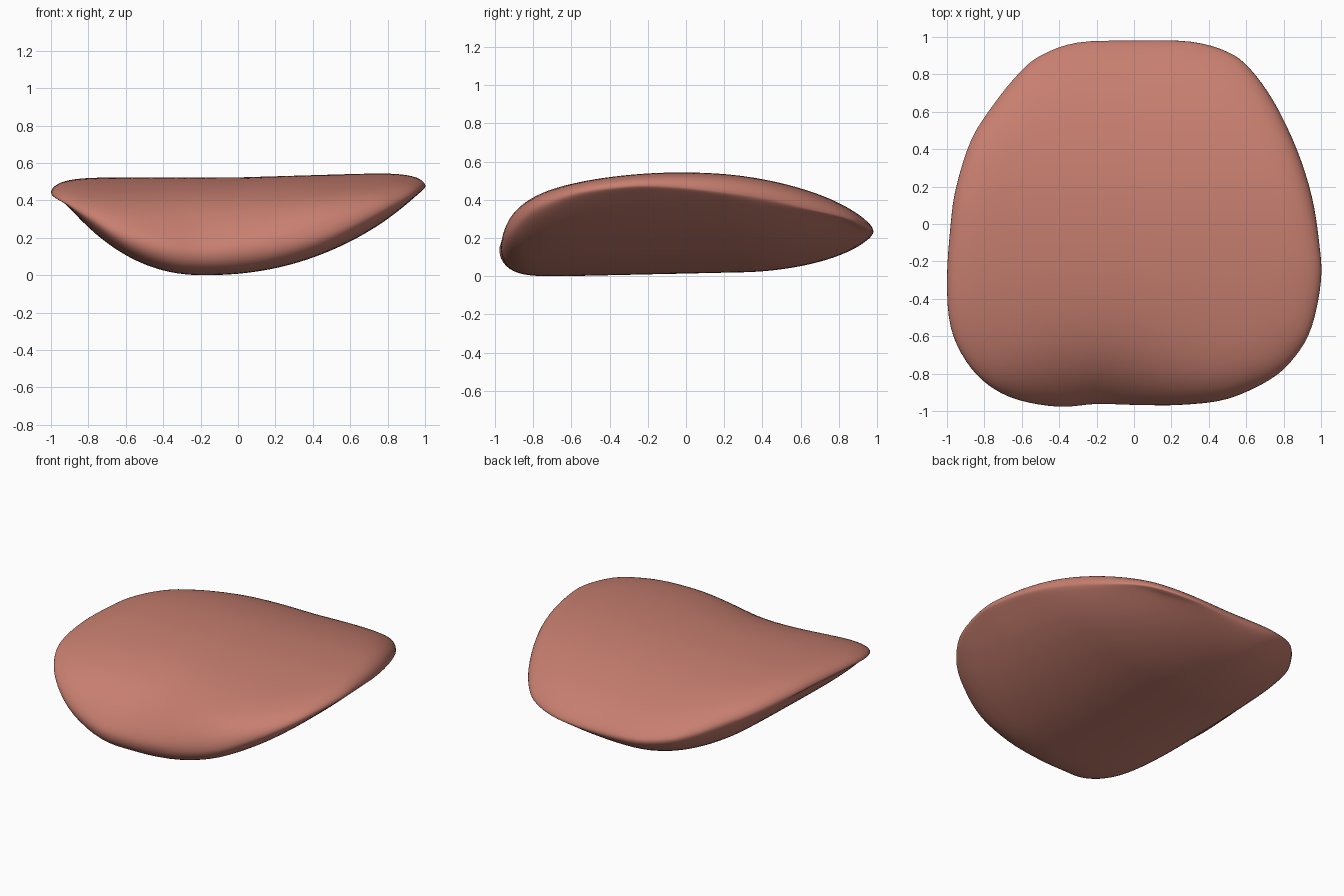
import bpy, bmesh, math
from mathutils import Vector

if "Cube" in bpy.data.objects:
    bpy.data.objects.remove(bpy.data.objects["Cube"])

# Rim of the cushion, clockwise from the back
RIM = [Vector(p) for p in [
    (0, .98, .235), (.3, .975, .245), (.5, .92, .275), (.62, .83, .31), (.75, .65, .355),
    (.87, .4, .415), (.95, .15, .45), (.99, -.1, .475), (1, -.3, .475), (.95, -.55, .445),
    (.86, -.71, .395), (.73, -.83, .335), (.5, -.935, .235), (.25, -.967, .17),
    (0, -.967, .135), (-.2, -.962, .12), (-.4, -.977, .145), (-.62, -.94, .215),
    (-.78, -.86, .305), (-.9, -.73, .375), (-.98, -.55, .42), (-1, -.3, .445),
    (-.98, 0, .45), (-.95, .2, .44), (-.87, .45, .405), (-.75, .64, .36),
    (-.62, .8, .31), (-.5, .9, .28), (-.3, .97, .25)]]
STEPS, RINGS = 4, 26


def smooth_loop(pts, steps):
    """Closed Catmull-Rom curve through the points."""
    out, n = [], len(pts)
    for i in range(n):
        a, b, c, d = (pts[(i + k) % n] for k in (-1, 0, 1, 2))
        for s in range(steps):
            t = s / steps
            out.append(.5 * (2 * b + (c - a) * t + (2 * a - 5 * b + 4 * c - d) * t * t
                             + (3 * b - a - 3 * c + d) * t ** 3))
    return out


def top(x, y):
    """Arched upper face with a hollow at the front."""
    z = .526 + .03 * max(0, x) - (.23 * y ** 2.2 if y > 0 else .15 * y * y)
    g = max(0, -y / .97) ** 4
    return z - .16 * g * math.exp(-((x + .2) / .5) ** 2)


def bottom(x, y):
    """Keel-shaped underside that lifts towards the back."""
    d = x + .18
    keel = .30 * d ** 2.15 if d > 0 else .70 * (-d) ** 2.2
    return keel + .022 * (y + .8) + .28 * max(0, y - .3) ** 2


rim = smooth_loop(RIM, STEPS)
bm = bmesh.new()


def ring(r, upper):
    verts = []
    f = math.sqrt(max(0, 1 - r ** 12))
    for p in rim:
        x, y = p.x * r, p.y * r
        h = max(top(x, y), p.z + .02) if upper else min(bottom(x, y), p.z - .02)
        verts.append(bm.verts.new((x, y, p.z + (h - p.z) * f)))
    return verts


# Rings run from the top centre over the rim to the bottom centre
radii = [math.sin(math.pi / 2 * i / RINGS) for i in range(1, RINGS + 1)]
rings = [ring(r, True) for r in radii] + [ring(r, False) for r in reversed(radii[:-1])]
n = len(rim)
for a, b in zip(rings, rings[1:]):
    for i in range(n):
        j = (i + 1) % n
        bm.faces.new((a[i], a[j], b[j], b[i]))
for loop, h in ((rings[0], top(0, 0)), (rings[-1], bottom(0, 0))):
    c = bm.verts.new((0, 0, h))
    for i in range(n):
        bm.faces.new((c, loop[i], loop[(i + 1) % n]))
bmesh.ops.recalc_face_normals(bm, faces=bm.faces[:])

# Rest on the ground
low = min(v.co.z for v in bm.verts)
bmesh.ops.translate(bm, verts=bm.verts[:], vec=(0, 0, -low))
for f in bm.faces:
    f.smooth = True

mesh = bpy.data.meshes.new("cushion")
bm.to_mesh(mesh)
bm.free()
mat = bpy.data.materials.new("dusty pink")
mat.diffuse_color = (.57, .21, .16, 1)
mat.use_nodes = True
mat.node_tree.nodes["Principled BSDF"].inputs["Base Color"].default_value = mat.diffuse_color
mesh.materials.append(mat)
bpy.context.collection.objects.link(bpy.data.objects.new("cushion", mesh))
